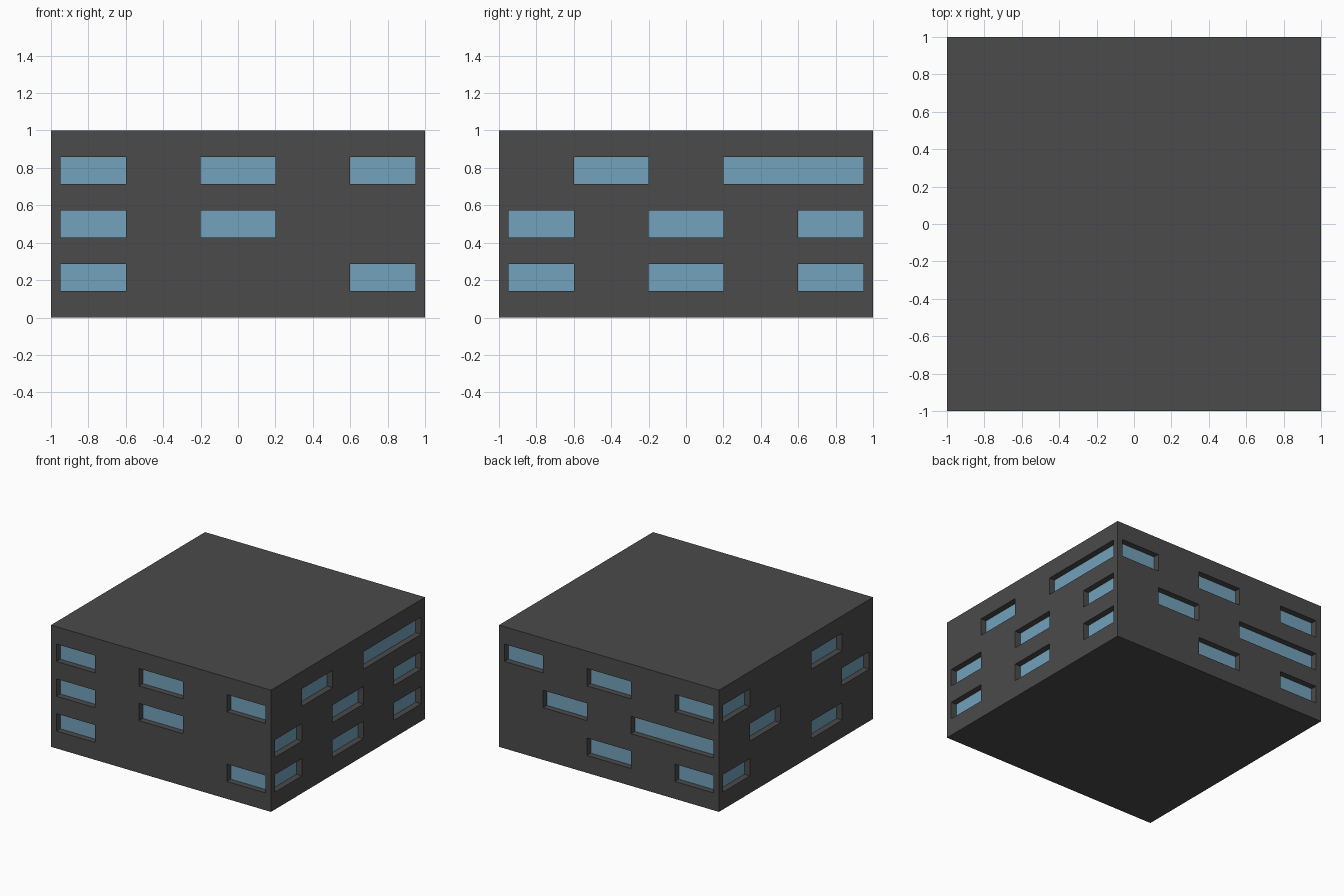
import bpy, bmesh
from math import pi
from mathutils import Matrix, Vector

if "Cube" in bpy.data.objects:
    bpy.data.objects.remove(bpy.data.objects["Cube"])

DEPTH = 0.05
COLS = [-1, -0.95, -0.6, -0.2, 0.2, 0.6, 0.95, 1]
ROWS = [i / 7 for i in range(8)]

# Windows per side, top storey first; columns run left to right seen from outside
SIDES = [
    ["X.X.X", "X.X..", "X...X"],   # front
    [".X.XX", "X.X.X", "X.X.X"],   # right
    ["X.X.X", ".X.XX", "..X.X"],   # back
    ["X..X.", ".X..X", "X..X."],   # left
]


def material(name, colour):
    mat = bpy.data.materials.new(name)
    mat.diffuse_color = colour
    mat.use_nodes = True
    mat.node_tree.nodes["Principled BSDF"].inputs["Base Color"].default_value = mat.diffuse_color
    return mat


def make_object(name, bm, mat):
    mesh = bpy.data.meshes.new(name)
    bm.to_mesh(mesh)
    bm.free()
    mesh.materials.append(mat)
    bpy.context.collection.objects.link(bpy.data.objects.new(name, mesh))


def is_window(pattern, c, r):
    return 1 <= c <= 5 and r in (1, 3, 5) and pattern[(5 - r) // 2][c - 1] == "X"


# Four gridded facades; window cells are tagged with their side number
bm = bmesh.new()
side_of = bm.faces.layers.int.new("side")
for s, pattern in enumerate(SIDES):
    turn = Matrix.Rotation(s * pi / 2, 3, "Z")
    grid = [[bm.verts.new(turn @ Vector((x, -1, z))) for x in COLS] for z in ROWS]
    for r in range(7):
        for c in range(7):
            f = bm.faces.new((grid[r][c], grid[r][c + 1], grid[r + 1][c + 1], grid[r + 1][c]))
            if is_window(pattern, c, r):
                f[side_of] = s + 1
bmesh.ops.remove_doubles(bm, verts=bm.verts, dist=1e-4)

# Roof and underside
bmesh.ops.holes_fill(bm, edges=[e for e in bm.edges if e.is_boundary], sides=0)
bmesh.ops.recalc_face_normals(bm, faces=bm.faces)

# Push the windows inwards, leaving reveals around them
panes = []
for s in range(4):
    cells = [f for f in bm.faces if f[side_of] == s + 1]
    out = bmesh.ops.extrude_face_region(bm, geom=cells)["geom"]
    inward = Matrix.Rotation(s * pi / 2, 3, "Z") @ Vector((0, DEPTH, 0))
    bmesh.ops.translate(bm, vec=inward, verts=[g for g in out if isinstance(g, bmesh.types.BMVert)])
    bmesh.ops.delete(bm, geom=[f for f in cells if f.is_valid], context="FACES_ONLY")
    new = [g for g in out if isinstance(g, bmesh.types.BMFace)]
    for f in new:
        f[side_of] = 0
    panes += new
for f in bm.faces:
    f.material_index = 0
for f in panes:
    f.material_index = 1

# Split into walls and glass
glass = bm.copy()
bmesh.ops.delete(bm, geom=[f for f in bm.faces if f.material_index == 1], context="FACES")
bmesh.ops.delete(glass, geom=[f for f in glass.faces if f.material_index == 0], context="FACES")
for f in glass.faces:
    f.material_index = 0
make_object("walls", bm, material("dark_wall", (0.07, 0.07, 0.07, 1)))
make_object("windows", glass, material("blue_glass", (0.17, 0.36, 0.50, 1)))
